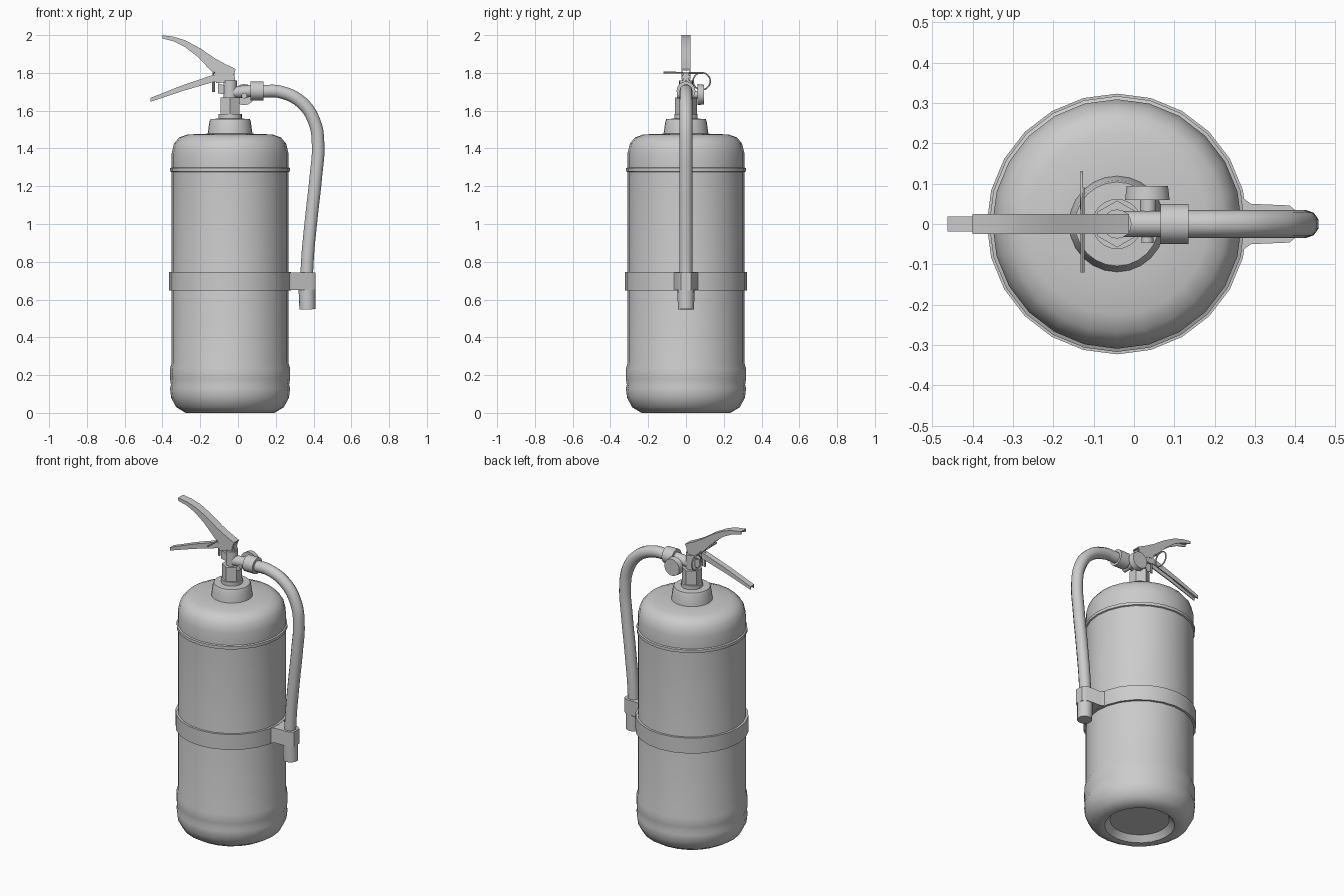
import bpy, bmesh, math
from mathutils import Vector, Matrix

cube = bpy.data.objects.get("Cube")
if cube:
    bpy.data.objects.remove(cube)

AXIS = -0.042  # x of the tank's centre line

grey = bpy.data.materials.new("plain grey")
grey.use_nodes = True
colour = (0.6, 0.6, 0.6, 1)
grey.diffuse_color = colour
grey.node_tree.nodes["Principled BSDF"].inputs["Base Color"].default_value = colour


def finish(name, bm, smooth=True):
    bmesh.ops.recalc_face_normals(bm, faces=bm.faces)
    me = bpy.data.meshes.new(name)
    bm.to_mesh(me)
    bm.free()
    ob = bpy.data.objects.new(name, me)
    me.materials.append(grey)
    bpy.context.collection.objects.link(ob)
    if smooth:
        bpy.ops.object.select_all(action="DESELECT")
        ob.select_set(True)
        bpy.context.view_layer.objects.active = ob
        bpy.ops.object.shade_smooth_by_angle(angle=math.radians(40))
    return ob


def lathe(name, profile, sides=24):
    """Turn (radius, z) points around the tank axis; zero radius closes an end."""
    bm = bmesh.new()
    verts = [bm.verts.new((AXIS + r, 0, z)) for r, z in profile]
    edges = [bm.edges.new(pair) for pair in zip(verts, verts[1:])]
    bmesh.ops.spin(bm, geom=verts + edges, cent=(AXIS, 0, 0), axis=(0, 0, 1),
                   angle=math.tau, steps=sides)
    bmesh.ops.remove_doubles(bm, verts=bm.verts, dist=0.0005)
    return finish(name, bm)


def rod(name, start, end, r1, r2=None, sides=16):
    a, b = Vector(start), Vector(end)
    turn = (b - a).to_track_quat("Z", "Y").to_matrix().to_4x4()
    bm = bmesh.new()
    bmesh.ops.create_cone(bm, cap_ends=True, segments=sides, radius1=r1,
                          radius2=r1 if r2 is None else r2, depth=(b - a).length,
                          matrix=Matrix.Translation((a + b) / 2) @ turn)
    return finish(name, bm)


def plate(name, outline, low, high, axis="y"):
    """Extrude an outline: (x, z) along y, or (x, y) along z."""
    bm = bmesh.new()
    place = (lambda p: (p[0], low, p[1])) if axis == "y" else (lambda p: (p[0], p[1], low))
    face = bm.faces.new([bm.verts.new(place(p)) for p in outline])
    out = bmesh.ops.extrude_face_region(bm, geom=[face])
    step = (0, high - low, 0) if axis == "y" else (0, 0, high - low)
    moved = [v for v in out["geom"] if isinstance(v, bmesh.types.BMVert)]
    bmesh.ops.translate(bm, verts=moved, vec=step)
    return finish(name, bm)


def tube(name, points, radius, cyclic=False):
    cu = bpy.data.curves.new(name, "CURVE")
    cu.dimensions = "3D"
    cu.bevel_depth, cu.bevel_resolution, cu.resolution_u = radius, 3, 6
    cu.use_fill_caps = True
    sp = cu.splines.new("BEZIER")
    sp.bezier_points.add(len(points) - 1)
    for bp, p in zip(sp.bezier_points, points):
        bp.co = p
        bp.handle_left_type = bp.handle_right_type = "AUTO"
    sp.use_cyclic_u = cyclic
    cu.materials.append(grey)
    ob = bpy.data.objects.new(name, cu)
    bpy.context.collection.objects.link(ob)


# Tank with a recessed base, raised foot and shoulder bead
lathe("tank", [(0, 0.04), (0.17, 0.04), (0.20, 0.005), (0.235, 0), (0.285, 0.03),
               (0.312, 0.08), (0.318, 0.13), (0.313, 0.15), (0.318, 0.18),
               (0.318, 0.235), (0.309, 0.265), (0.309, 1.275), (0.317, 1.278),
               (0.317, 1.296), (0.309, 1.30), (0.309, 1.375), (0.297, 1.425),
               (0.27, 1.458), (0.225, 1.474), (0.12, 1.478), (0, 1.478)])

# Neck and valve stem
lathe("neck_collar", [(0, 1.47), (0.12, 1.47), (0.117, 1.49), (0.109, 1.545),
                      (0.104, 1.556), (0.06, 1.558), (0, 1.558)])
lathe("stem_ring", [(0, 1.55), (0.062, 1.55), (0.062, 1.582), (0, 1.582)])
rod("stem_nut", (AXIS, 0, 1.57), (AXIS, 0, 1.67), 0.058, sides=6)
rod("valve_body", (AXIS, 0, 1.66), (AXIS, 0, 1.76), 0.036)
rod("outlet_pipe", (-0.05, 0, 1.695), (0.08, 0, 1.705), 0.032)
rod("hose_nut", (0.066, 0, 1.705), (0.135, 0, 1.705), 0.05)

# Pressure gauge and the plug opposite it
rod("gauge_stem", (0.035, 0, 1.685), (0.035, 0.065, 1.685), 0.02)
rod("gauge", (0.033, 0.06, 1.685), (0.033, 0.094, 1.685), 0.056, 0.052, 18)
rod("valve_plug", (0.033, 0, 1.68), (0.033, -0.047, 1.68), 0.015)

# Hose, its clamp and end piece
tube("hose", [(0.13, 0, 1.703), (0.22, 0, 1.70), (0.335, 0, 1.645), (0.405, 0, 1.54),
              (0.424, 0, 1.42), (0.412, 0, 1.25), (0.388, 0, 1.03), (0.367, 0, 0.80),
              (0.362, 0, 0.62)], 0.035)
rod("hose_end", (0.365, 0, 0.67), (0.368, 0, 0.548), 0.045, 0.043)
lathe("band", [(0.308, 0.648), (0.323, 0.648), (0.323, 0.745), (0.308, 0.745)])
plate("hose_clamp", [(0.255, -0.075), (0.29, -0.05), (0.385, -0.046), (0.41, -0.026),
                     (0.41, 0.026), (0.385, 0.046), (0.29, 0.05), (0.255, 0.075)],
      0.65, 0.743, "z")

# Channel-shaped handles: a top sheet with two side cheeks
upper_top = [(-0.40, 2.0), (-0.34, 1.991), (-0.28, 1.973), (-0.20, 1.93),
             (-0.127, 1.88), (-0.07, 1.848), (-0.012, 1.82)]
upper_low = [(-0.03, 1.765), (-0.115, 1.782), (-0.175, 1.845), (-0.22, 1.89),
             (-0.28, 1.937), (-0.34, 1.967), (-0.40, 1.982)]
lower_top = [(-0.462, 1.668), (-0.30, 1.732), (-0.13, 1.79), (-0.105, 1.785)]
lower_low = [(-0.105, 1.755), (-0.13, 1.752), (-0.30, 1.702), (-0.462, 1.648)]


def handle(name, top, low, half):
    sheet = top + [(x, z - 0.007) for x, z in reversed(top)]
    plate(name + "_sheet", sheet, -half, half)
    for side, label in ((-1, "right"), (1, "left")):
        edges = sorted((side * half, side * (half - 0.006)))
        plate(f"{name}_{label}_cheek", top + low, *edges)


handle("carry_handle", upper_top, upper_low, 0.025)
handle("squeeze_lever", lower_top, lower_low, 0.018)
plate("lever_mount", [(-0.107, 1.745), (-0.06, 1.73), (-0.06, 1.785), (-0.02, 1.80),
                      (-0.01, 1.72), (-0.03, 1.68), (-0.107, 1.692)], -0.017, 0.017)
plate("lever_pivot", [(-0.125, 1.79), (-0.02, 1.785), (-0.03, 1.755), (-0.115, 1.745)],
      -0.022, 0.022)

# Safety pin with its pull ring
rod("safety_pin", (-0.128, -0.12, 1.802), (-0.128, 0.09, 1.799), 0.005, sides=8)
tube("pull_ring", [(-0.13, 0.083 + 0.045 * math.cos(a), 1.756 + 0.045 * math.sin(a))
                   for a in (math.tau * i / 8 for i in range(8))], 0.004, True)
rod("pin_tag", (-0.13, 0.0, 1.70), (-0.13, 0.0, 1.79), 0.007, sides=8)
